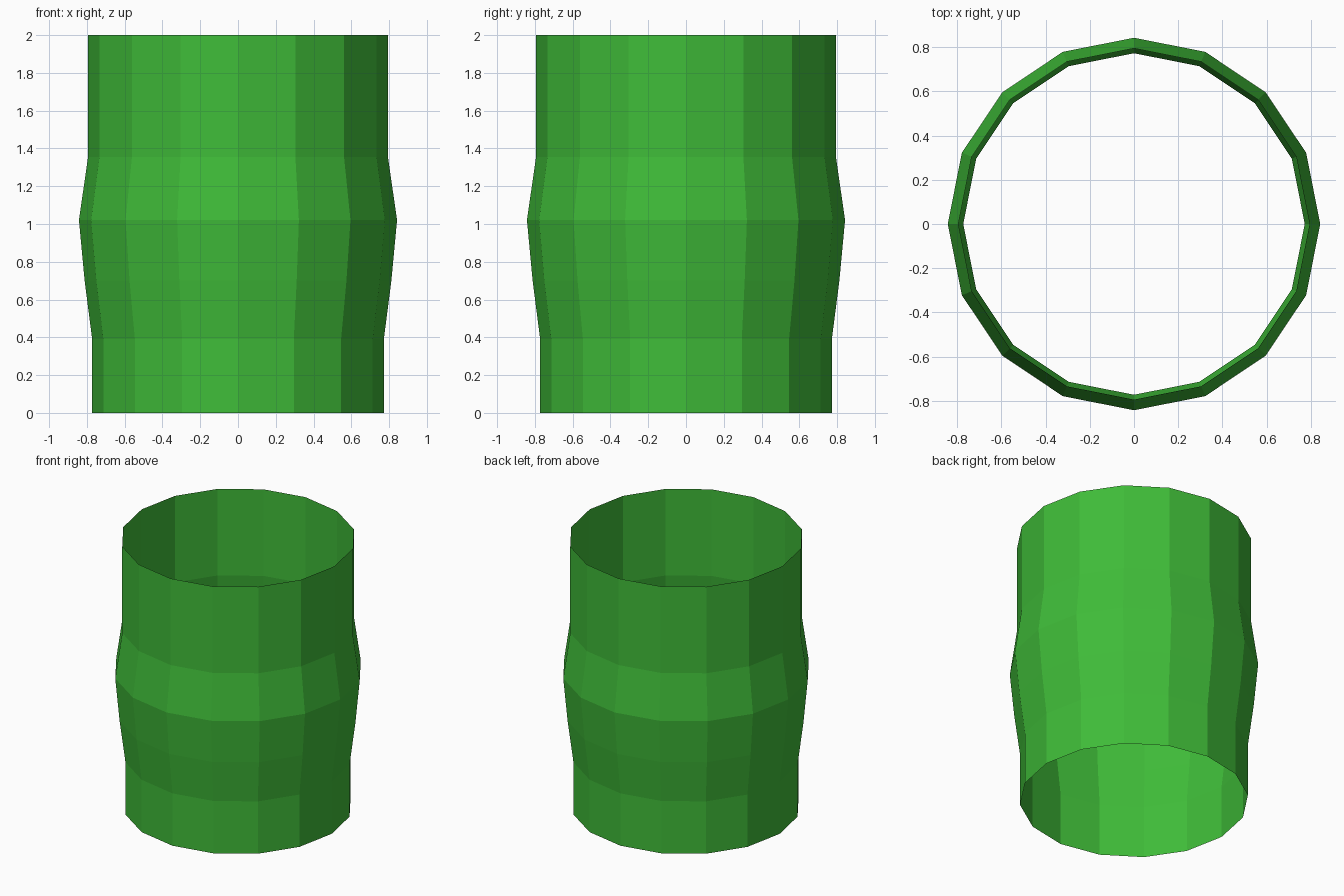
import bpy, bmesh
from math import cos, sin, tau

if "Cube" in bpy.data.objects:
    bpy.data.objects.remove(bpy.data.objects["Cube"])

SIDES = 16
# Wall profile, bottom to top: (radius, height)
PROFILE = [(0.772, 0), (0.772, 0.39), (0.812, 0.70),
           (0.842, 1.02), (0.794, 1.355), (0.794, 2.0)]

# Open, thin-walled tube lathed from the profile
bm = bmesh.new()
rings = [[bm.verts.new((r * cos(tau * i / SIDES), r * sin(tau * i / SIDES), z))
          for i in range(SIDES)] for r, z in PROFILE]
for low, high in zip(rings, rings[1:]):
    for i in range(SIDES):
        j = (i + 1) % SIDES
        bm.faces.new((low[i], low[j], high[j], high[i]))

mesh = bpy.data.meshes.new("tube_wall")
bm.to_mesh(mesh)
bm.free()

# Green flat-shaded wall
green = bpy.data.materials.new("green")
green.diffuse_color = (0.05, 0.5, 0.04, 1)
green.use_nodes = True
green.node_tree.nodes["Principled BSDF"].inputs["Base Color"].default_value = green.diffuse_color
mesh.materials.append(green)
tube = bpy.data.objects.new("tube_wall", mesh)
bpy.context.collection.objects.link(tube)
